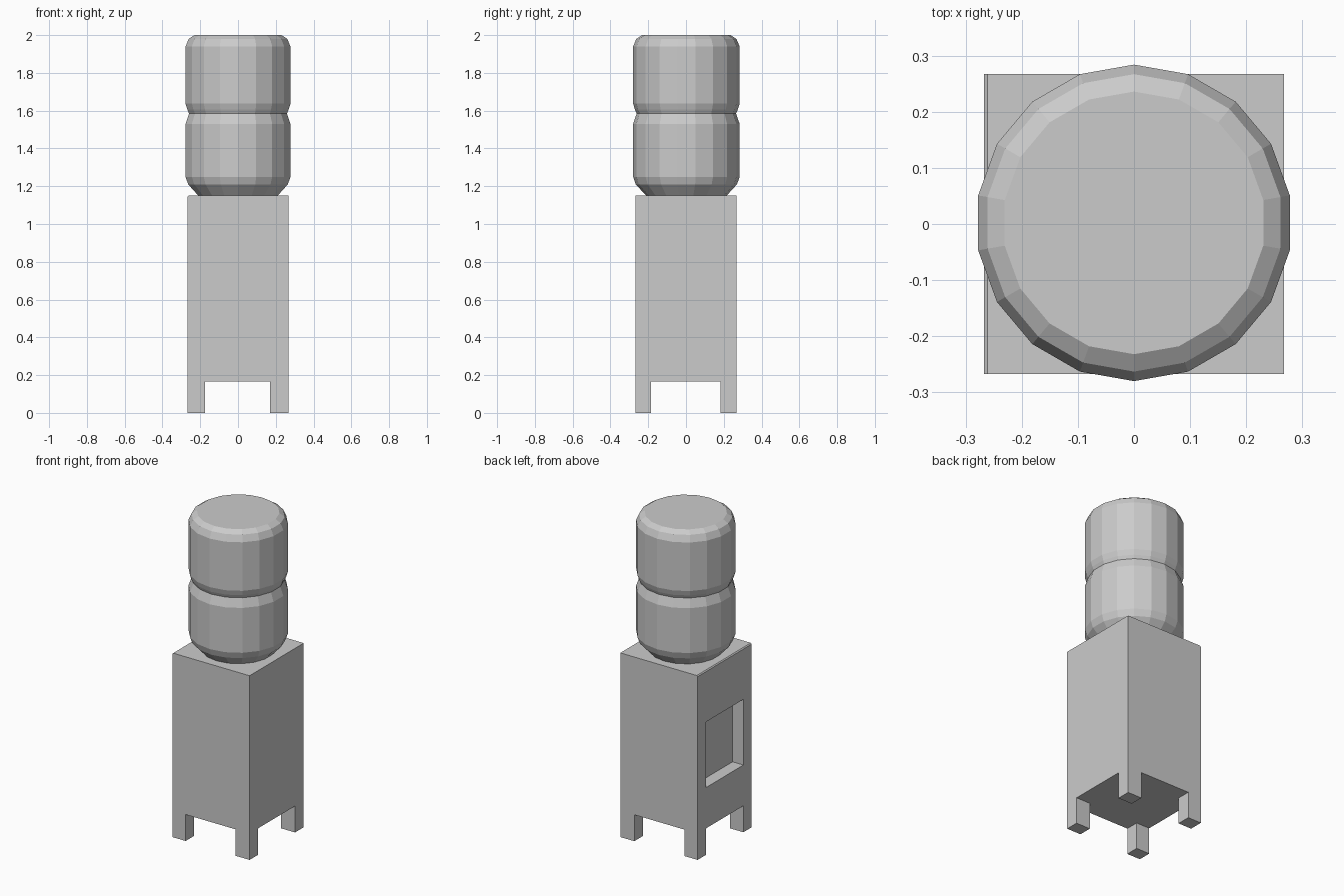
import bpy
import bmesh
from math import pi, cos, sin
from mathutils import Vector

default = bpy.data.objects.get("Cube")
if default:
    bpy.data.objects.remove(default, do_unlink=True)

grey = bpy.data.materials.new("light_grey")
grey.use_nodes = True
COLOUR = (0.6, 0.6, 0.6, 1)
grey.diffuse_color = COLOUR
grey.node_tree.nodes["Principled BSDF"].inputs["Base Color"].default_value = COLOUR


def add_object(name, bm):
    bmesh.ops.recalc_face_normals(bm, faces=bm.faces)
    mesh = bpy.data.meshes.new(name)
    bm.to_mesh(mesh)
    bm.free()
    mesh.materials.append(grey)
    obj = bpy.data.objects.new(name, mesh)
    bpy.context.collection.objects.link(obj)
    return obj


def extrude(bm, faces, offset):
    result = bmesh.ops.extrude_discrete_faces(bm, faces=faces)
    verts = {v for f in result["faces"] for v in f.verts}
    bmesh.ops.translate(bm, verts=list(verts), vec=offset)


# Cabinet dimensions
HALF, TOP, LEG = 0.267, 1.15, 0.165
LEG_X, LEG_Y = (-0.175, 0.17), (-0.185, 0.182)
RECESS_Z, RECESS_DEPTH = (0.42, 0.83), 0.075

# Cabinet block with a tiny chamfer on the dispenser side
bm = bmesh.new()
bmesh.ops.create_cube(bm, size=1)
for v in bm.verts:
    v.co = (v.co.x * 2 * HALF, v.co.y * 2 * HALF, TOP if v.co.z > 0 else LEG)
edges = [e for e in bm.edges
         if all(v.co.x < 0 and v.co.z > LEG + 0.1 for v in e.verts)]
bmesh.ops.bevel(bm, geom=edges, offset=0.006, segments=1, affect='EDGES')

# Cut lines for the legs and the recess
for axis, cuts in enumerate((LEG_X, LEG_Y, RECESS_Z)):
    normal = Vector((0, 0, 0))
    normal[axis] = 1
    for c in cuts:
        bmesh.ops.bisect_plane(bm, geom=bm.verts[:] + bm.edges[:] + bm.faces[:],
                               plane_co=normal * c, plane_no=normal)
bm.normal_update()


def inside(value, span):
    return span[0] < value < span[1]


# Four corner legs and the dispenser recess
centres = [(f, f.calc_center_median()) for f in bm.faces]
legs = [f for f, c in centres if f.normal.z < -0.9
        and not inside(c.x, LEG_X) and not inside(c.y, LEG_Y)]
recess = [f for f, c in centres if f.normal.x < -0.9
          and inside(c.y, LEG_Y) and inside(c.z, RECESS_Z)]
extrude(bm, legs, (0, 0, -LEG))
extrude(bm, recess, (RECESS_DEPTH, 0, 0))
add_object("cabinet", bm)

# Faceted water bottle with a waist groove, lathed from (radius, height)
PROFILE = [(0.213, 1.15), (0.268, 1.21), (0.282, 1.25), (0.282, 1.53),
           (0.263, 1.585), (0.272, 1.605), (0.282, 1.637), (0.282, 1.94),
           (0.265, 1.98), (0.234, 2.0)]
SIDES = 18
bm = bmesh.new()
rings = []
for r, z in PROFILE:
    rings.append([bm.verts.new((r * cos(a), r * sin(a) + 0.002, z))
                  for a in (pi / 2 + 2 * pi * i / SIDES for i in range(SIDES))])
for low, high in zip(rings, rings[1:]):
    for i in range(SIDES):
        j = (i + 1) % SIDES
        bm.faces.new((low[i], low[j], high[j], high[i]))
bm.faces.new(rings[0][::-1])
bm.faces.new(rings[-1])
add_object("water_bottle", bm)
